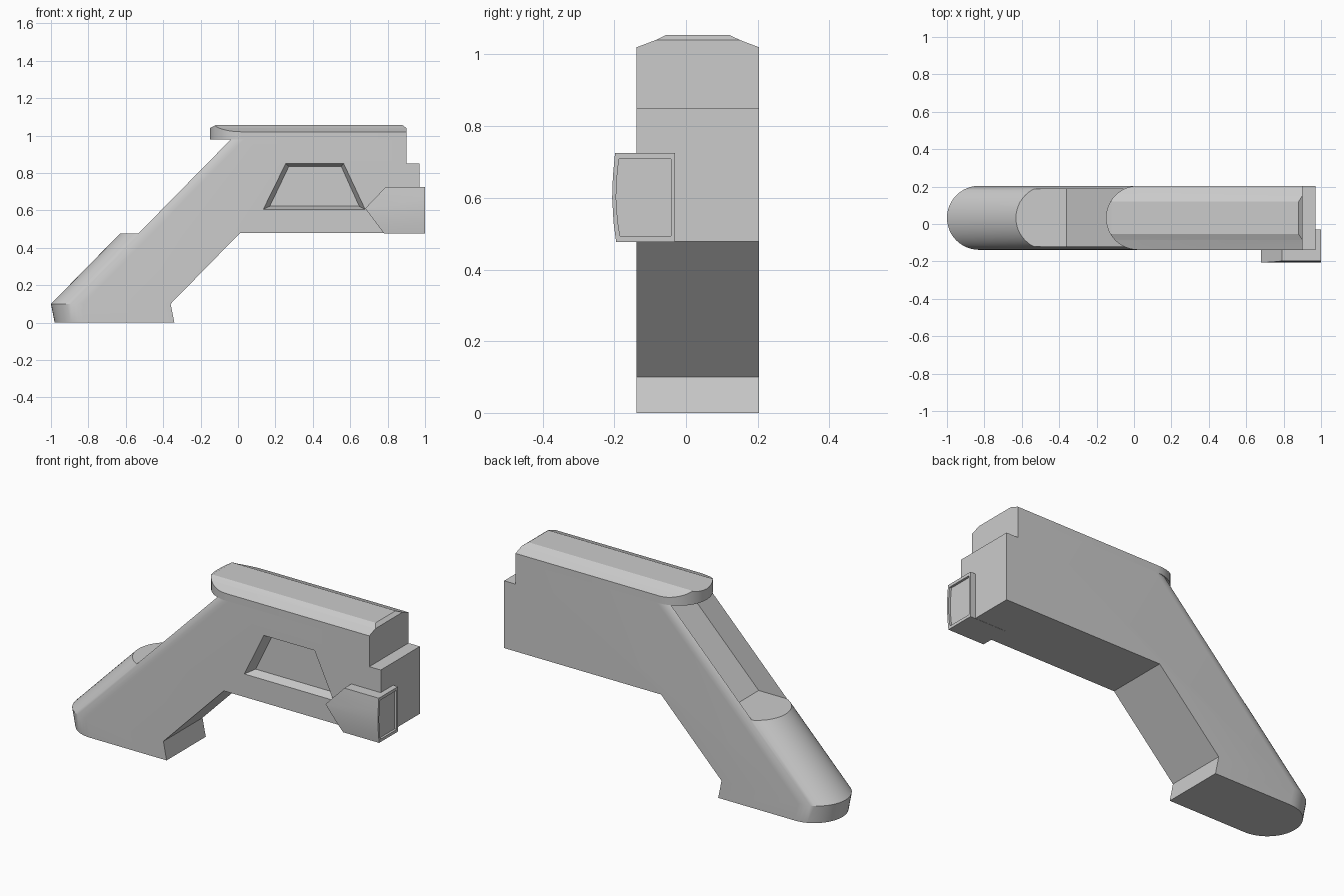
import bpy, bmesh, math

if "Cube" in bpy.data.objects:
    bpy.data.objects.remove(bpy.data.objects["Cube"])

YC, R = 0.033, 0.171          # centre line and half width of the body
FRONT = YC - R                # front face of the body


def loft(name, rings):
    """Closed solid through rings that share one vertex count."""
    bm = bmesh.new()
    rows = [[bm.verts.new(p) for p in ring] for ring in rings]
    n = len(rows[0])
    for a, b in zip(rows, rows[1:]):
        for i in range(n):
            bm.faces.new((a[i], a[(i + 1) % n], b[(i + 1) % n], b[i]))
    bm.faces.new(rows[0])
    bm.faces.new(rows[-1])
    bmesh.ops.recalc_face_normals(bm, faces=bm.faces)
    mesh = bpy.data.meshes.new(name)
    bm.to_mesh(mesh)
    bm.free()
    ob = bpy.data.objects.new(name, mesh)
    bpy.context.collection.objects.link(ob)
    return ob


def prism_y(name, xz, y0, y1):
    return loft(name, [[(x, y, z) for x, z in xz] for y in (y0, y1)])


def prism_x(name, yz, x0, x1):
    return loft(name, [[(x, y, z) for y, z in yz] for x in (x0, x1)])


def boolean(ob, tool, op):
    tool.hide_render = True
    mod = ob.modifiers.new(op, 'BOOLEAN')
    mod.operation, mod.object, mod.solver = op, tool, 'EXACT'
    bpy.context.view_layer.objects.active = ob
    bpy.ops.object.modifier_apply(modifier=mod.name)
    bpy.data.objects.remove(tool)


def d_ring(tip, right, z, n=24):
    """Plan outline: half circle on the left, square on the right."""
    pts = [(right, YC + R, z)]
    for i in range(n + 1):
        a = math.pi / 2 + math.pi * i / n
        pts.append((tip + R + R * math.cos(a), YC + R * math.sin(a), z))
    return pts + [(right, YC - R, z)]


def smooth(ob, angle=25):
    bpy.ops.object.select_all(action='DESELECT')
    ob.select_set(True)
    bpy.context.view_layer.objects.active = ob
    bpy.ops.object.shade_smooth_by_angle(angle=math.radians(angle))


# Body: leaning round-fronted shell trimmed by the side profile
body = loft("body", [d_ring(-0.98, 1.2, 0), d_ring(-1.0, 1.2, 0.10),
                     d_ring(-0.135, 1.2, 0.98)])
side = [(-1.3, -0.1), (-0.32, -0.1), (-0.36, 0.10), (0.01, 0.478), (0.97, 0.478),
        (0.97, 0.85), (0.90, 0.85), (0.90, 1.2), (-1.3, 1.2)]
boolean(body, prism_y("side_trim", side, -0.5, 0.5), 'INTERSECT')

# Open channel down the sloping back, leaving thin side walls
channel = [(-0.8, 0.475), (-0.36, 0.475), (0.254, 1.1), (-0.8, 1.1)]
boolean(body, prism_y("channel_cutter", channel, YC - 0.154, YC + 0.154), 'DIFFERENCE')

# Tapered window recess in the front face
outer = [(0.135, 0.605), (0.255, 0.85), (0.565, 0.85), (0.68, 0.605)]
inner = [(0.17, 0.622), (0.272, 0.835), (0.552, 0.835), (0.648, 0.622)]
recess = loft("recess_cutter", [[(x, y, z) for x, z in pts] for pts, y in
                                ((outer, -0.3), (outer, FRONT), (inner, FRONT + 0.05))])
boolean(body, recess, 'DIFFERENCE')
smooth(body)

# Top rail: rounded plan, bevelled cross-section, eased ends
rail = loft("top_rail", [d_ring(-0.15, 0.90, 0.98), d_ring(-0.15, 0.90, 1.1)])
half = [(0.25, 0.999), (0.171, 1.02), (0.118, 1.04), (0.087, 1.055)]
half[0] = (0.25, 0.99)
section = ([(YC + y, z) for y, z in half] + [(YC - y, z) for y, z in reversed(half)]
           + [(YC - 0.25, 0.9), (YC + 0.25, 0.9)])
boolean(rail, prism_x("section_trim", section, -0.5, 1.2), 'INTERSECT')
ends = [(-0.3, 0.9), (-0.3, 0.965), (-0.12, 1.055), (-0.12, 1.2), (0.88, 1.2),
        (0.88, 1.055), (0.95, 1.003), (0.95, 0.9)]
boolean(rail, prism_y("end_trim", ends, -0.5, 0.5), 'INTERSECT')
smooth(rail)

# Side latch: bowed front, arrow-shaped outline, wraps the end of the body
bow = [(-0.195, 0.477), (-0.202, 0.53), (-0.206, 0.60), (-0.204, 0.66), (-0.198, 0.725)]
latch = prism_x("side_latch", bow + [(-0.03, 0.725), (-0.03, 0.477)], 0.5, 1.0)
arrow = [(0.68, 0.61), (0.79, 0.725), (0.79, 0.8), (1.1, 0.8), (1.1, 0.4),
         (0.78, 0.4), (0.78, 0.477)]
boolean(latch, prism_y("arrow_trim", arrow, -0.5, 0.5), 'INTERSECT')

# Shallow panel in the latch's end face
panel = [(y + 0.011, 0.60 + (z - 0.60) * 0.87) for y, z in bow]
panel += [(-0.042, panel[-1][1]), (-0.042, panel[0][1])]
boolean(latch, prism_x("panel_cutter", panel, 0.988, 1.1), 'DIFFERENCE')
smooth(latch)
